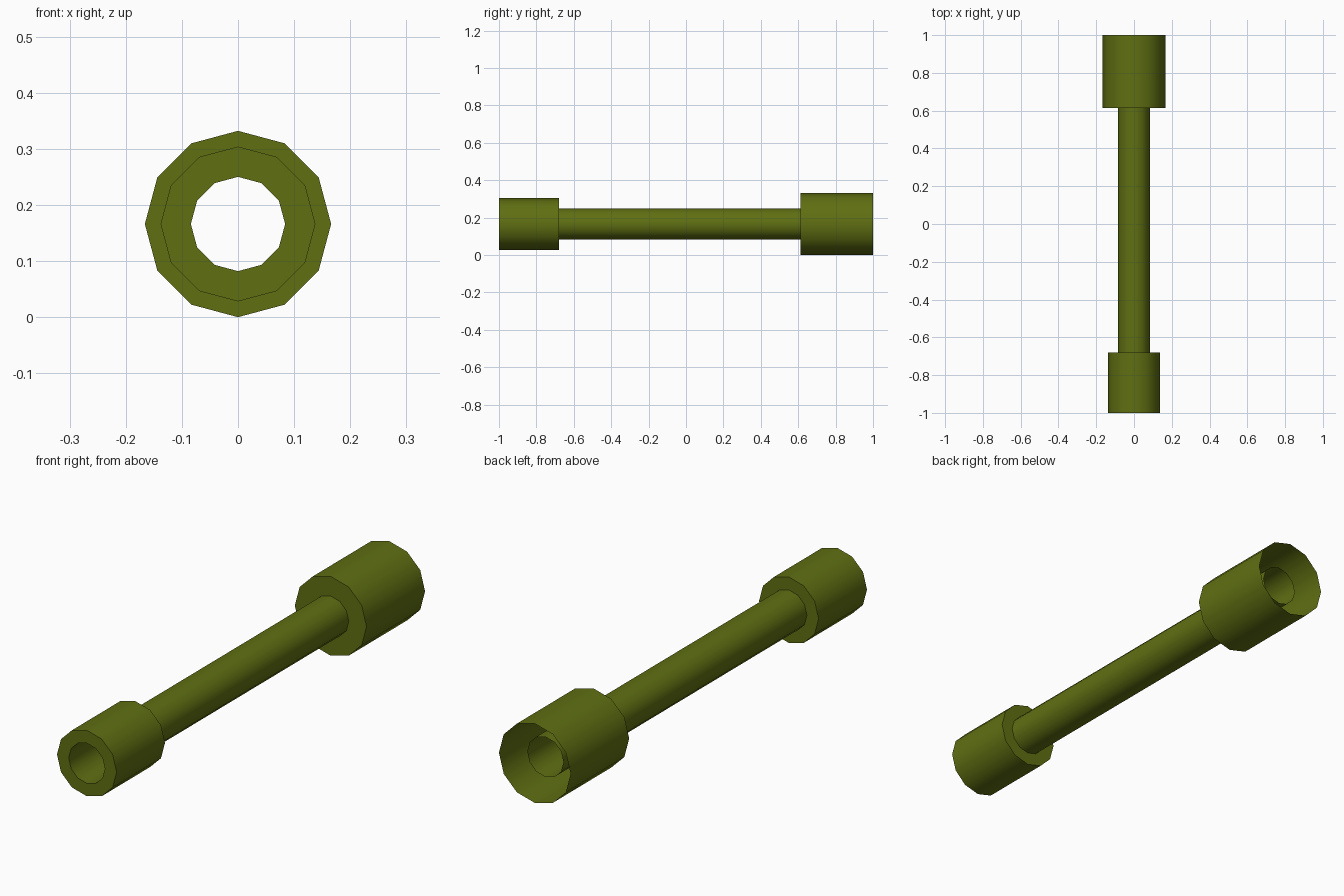
import bpy
import math

SIDES = 12
AXIS_Z = 0.166
TUBE_R = 0.084

cube = bpy.data.objects.get("Cube")
if cube:
    bpy.data.objects.remove(cube, do_unlink=True)

# Single olive paint
olive = bpy.data.materials.new("olive_green")
olive.use_nodes = True
colour = (0.115, 0.16, 0.006, 1)
olive.diffuse_color = colour
bsdf = olive.node_tree.nodes["Principled BSDF"]
bsdf.inputs["Base Color"].default_value = colour
bsdf.inputs["Roughness"].default_value = 0.8


def turned_part(name, profile):
    """Spin (radius, y) points around the lengthwise axis."""
    verts, faces = [], []
    for radius, y in profile:
        for i in range(SIDES):
            a = 2 * math.pi * i / SIDES
            verts.append((radius * math.cos(a), y, AXIS_Z + radius * math.sin(a)))
    for ring in range(len(profile) - 1):
        for i in range(SIDES):
            j = (i + 1) % SIDES
            a, b = ring * SIDES, (ring + 1) * SIDES
            faces.append((a + i, b + i, b + j, a + j))
    mesh = bpy.data.meshes.new(name)
    mesh.from_pydata(verts, [], faces)
    mesh.materials.append(olive)
    obj = bpy.data.objects.new(name, mesh)
    bpy.context.collection.objects.link(obj)
    bpy.ops.object.select_all(action="DESELECT")
    obj.select_set(True)
    bpy.context.view_layer.objects.active = obj
    bpy.ops.object.shade_smooth_by_angle(angle=math.radians(40))
    return obj


# Hollow centre tube, ending just inside the rear sleeve
turned_part("centre_tube", [(TUBE_R, -1), (TUBE_R, 0.93)])

# Front collar with flat ring faces at both ends
turned_part("front_collar", [(TUBE_R, -1), (0.138, -1), (0.138, -0.68), (TUBE_R, -0.68)])

# Wider rear sleeve, closed at the shoulder and open at the back
turned_part("rear_sleeve", [(TUBE_R, 0.613), (0.166, 0.613), (0.166, 1)])
